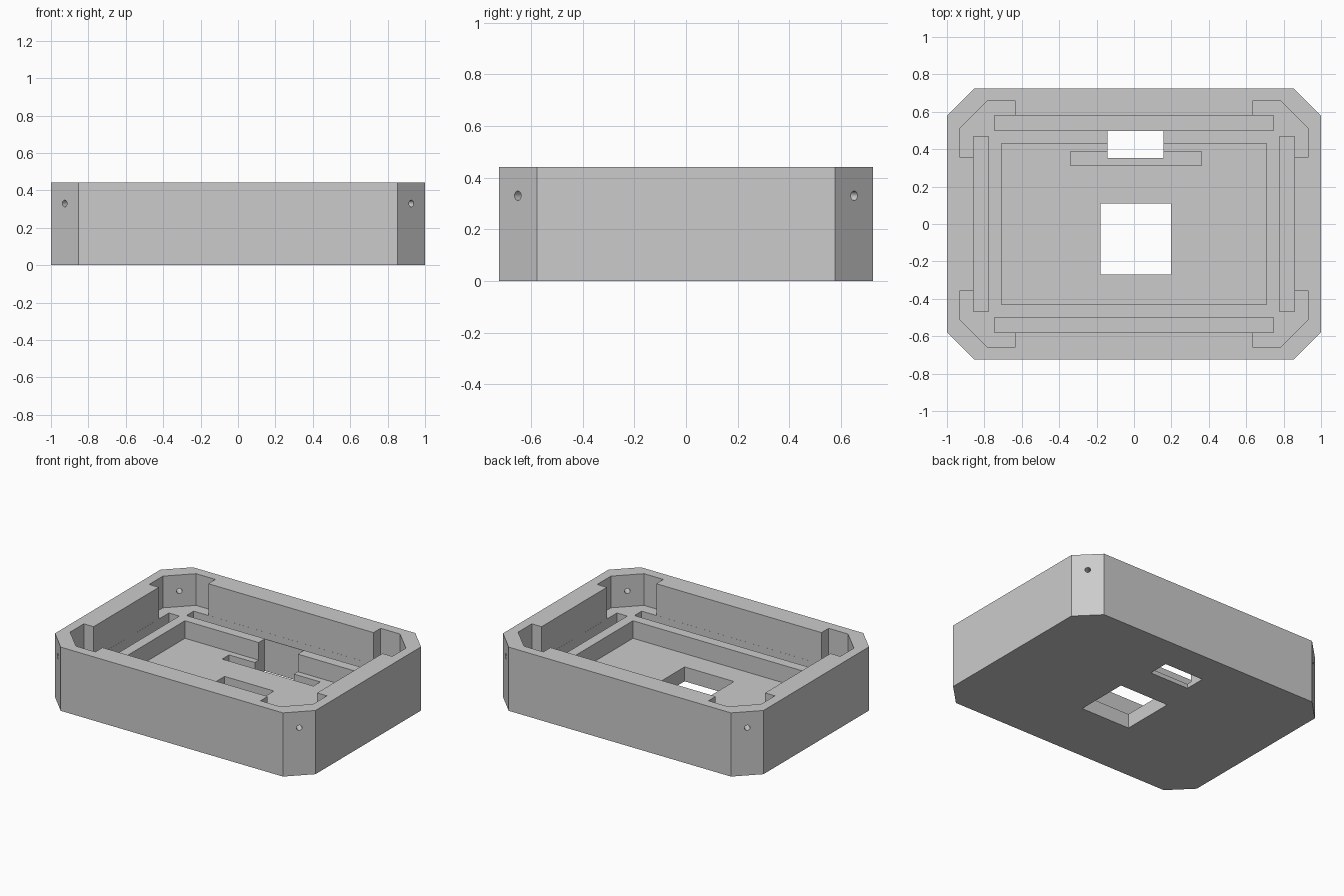
import bpy, bmesh, math
from mathutils import Matrix

cube = bpy.data.objects.get("Cube")
if cube:
    bpy.data.objects.remove(cube, do_unlink=True)

HEIGHT, RIM, FLOOR, RECESS = 0.442, 0.222, 0.1, 0.03
OVER = 0.6  # cutters reach above the top

grey = bpy.data.materials.new("light_grey")
grey.use_nodes = True
colour = (0.6, 0.6, 0.6, 1)
grey.diffuse_color = colour
grey.node_tree.nodes["Principled BSDF"].inputs["Base Color"].default_value = colour


def finish(name, bm):
    bmesh.ops.recalc_face_normals(bm, faces=bm.faces)
    mesh = bpy.data.meshes.new(name)
    bm.to_mesh(mesh)
    bm.free()
    mesh.materials.append(grey)
    obj = bpy.data.objects.new(name, mesh)
    bpy.context.collection.objects.link(obj)
    return obj


def prism(name, outline, z0, z1):
    bm = bmesh.new()
    face = bm.faces.new([bm.verts.new((x, y, z0)) for x, y in outline])
    top = bmesh.ops.extrude_face_region(bm, geom=[face])["geom"]
    verts = [v for v in top if isinstance(v, bmesh.types.BMVert)]
    bmesh.ops.translate(bm, verts=verts, vec=(0, 0, z1 - z0))
    return finish(name, bm)


def block(name, x0, x1, y0, y1, z0, z1=OVER):
    return prism(name, [(x0, y0), (x1, y0), (x1, y1), (x0, y1)], z0, z1)


def screw_hole(name, sx, sy):
    bm = bmesh.new()
    turn = Matrix.Rotation(math.atan2(sy, sx), 4, "Z") @ Matrix.Rotation(math.pi / 2, 4, "Y")
    bmesh.ops.create_cone(bm, cap_ends=True, segments=24, radius1=0.018, radius2=0.018,
                          depth=0.2, matrix=Matrix.Translation((0.91 * sx, 0.635 * sy, 0.33)) @ turn)
    return finish(name, bm)


# Outer shell with chamfered corners
X, Y, C = 1.0, 0.725, 0.147
case = prism("case_body", [(X, C - Y), (X, Y - C), (X - C, Y), (C - X, Y),
                           (-X, Y - C), (-X, C - Y), (C - X, -Y), (X - C, -Y)], 0, HEIGHT)

# Main cavity, sunken floor and floor openings
cutters = [
    block("cavity", -0.858, 0.858, -0.58, 0.58, RIM),
    block("sunken_floor", -0.709, 0.709, -0.431, 0.431, FLOOR),
    block("connector_recess", -0.34, 0.36, 0.313, 0.388, RECESS),
    block("connector_opening", -0.143, 0.157, 0.352, 0.497, -0.2),
    block("square_opening", -0.18, 0.199, -0.269, 0.11, -0.2),
]

# Grooves along each wall, mirrored
for s in (-1, 1):
    ys = sorted((0.5 * s, 0.5795 * s))
    xs = sorted((0.778 * s, 0.8575 * s))
    cutters.append(block("long_groove", -0.746, 0.746, *ys, FLOOR))
    cutters.append(block("short_groove", *xs, -0.468, 0.468, FLOOR))

# Corner pockets and their screw holes, mirrored
pocket = [(0.634, 0.658), (0.783, 0.658), (0.933, 0.508), (0.933, 0.358), (0.634, 0.358)]
for sx in (-1, 1):
    for sy in (-1, 1):
        cutters.append(prism("corner_pocket", [(x * sx, y * sy) for x, y in pocket], RIM, OVER))
        cutters.append(screw_hole("screw_hole", sx, sy))

# Cut everything out of the shell, then bake the result
for cutter in cutters:
    cutter.hide_render = True
    mod = case.modifiers.new(cutter.name, "BOOLEAN")
    mod.operation = "DIFFERENCE"
    mod.solver = "EXACT"
    mod.object = cutter
bpy.context.view_layer.update()
result = bpy.data.meshes.new_from_object(case.evaluated_get(bpy.context.evaluated_depsgraph_get()))
case.modifiers.clear()
case.data = result
result.materials.clear()
result.materials.append(grey)
for poly in result.polygons:
    poly.material_index = 0
for cutter in cutters:
    bpy.data.objects.remove(cutter, do_unlink=True)

# Smooth only the round holes
bpy.ops.object.select_all(action="DESELECT")
case.select_set(True)
bpy.context.view_layer.objects.active = case
bpy.ops.object.shade_smooth_by_angle(angle=math.radians(30))
